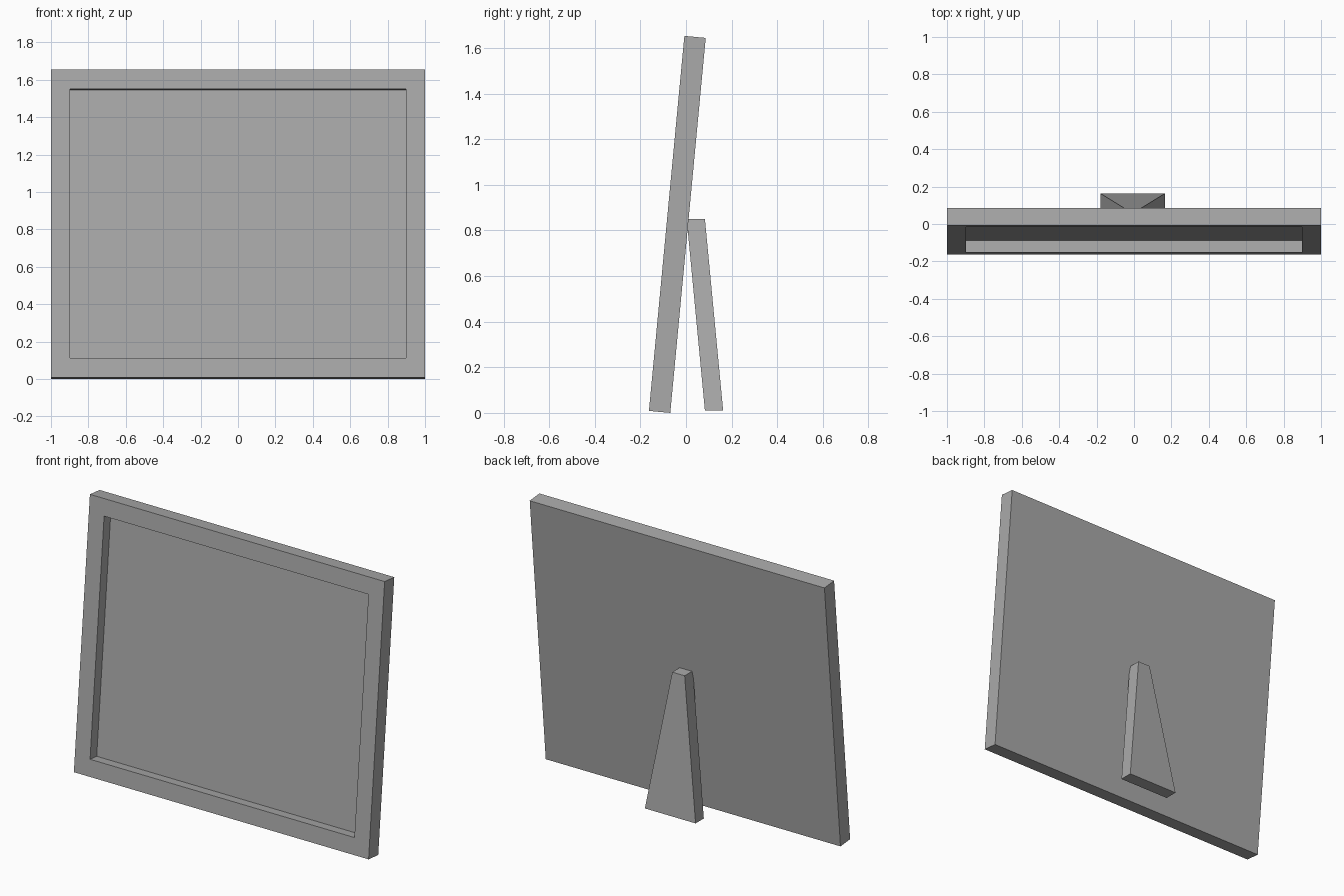
import bpy
import bmesh
from math import radians
from mathutils import Matrix, Vector

cube = bpy.data.objects.get("Cube")
if cube:
    bpy.data.objects.remove(cube, do_unlink=True)

# Single plain grey
grey = bpy.data.materials.new("plain_grey")
grey.use_nodes = True
colour = (0.4, 0.4, 0.4, 1)
grey.diffuse_color = colour
grey.node_tree.nodes["Principled BSDF"].inputs["Base Color"].default_value = colour


def finish(name, bm):
    bmesh.ops.recalc_face_normals(bm, faces=bm.faces)
    mesh = bpy.data.meshes.new(name)
    bm.to_mesh(mesh)
    bm.free()
    mesh.materials.append(grey)
    obj = bpy.data.objects.new(name, mesh)
    bpy.context.collection.objects.link(obj)
    return obj


# Picture frame: upright slab with a recessed panel, leaning back
WIDTH, HEIGHT, DEPTH = 2.0, 1.652, 0.094
BORDER, RECESS = 0.103, 0.065
bm = bmesh.new()
bmesh.ops.create_cube(bm, size=1)
bmesh.ops.scale(bm, vec=(WIDTH, DEPTH, HEIGHT), verts=bm.verts)
bmesh.ops.translate(bm, vec=(0, -DEPTH / 2, HEIGHT / 2), verts=bm.verts)
bm.normal_update()
front = min(bm.faces, key=lambda f: f.normal.y)
bmesh.ops.inset_region(bm, faces=[front], thickness=BORDER, use_even_offset=True)
panel = bmesh.ops.extrude_face_region(bm, geom=[front])["geom"]
if front.is_valid:
    bmesh.ops.delete(bm, geom=[front], context='FACES_ONLY')
bmesh.ops.translate(bm, vec=(0, RECESS, 0),
                    verts=[v for v in panel if isinstance(v, bmesh.types.BMVert)])
lean = Matrix.Translation((0, -0.069, 0)) @ Matrix.Rotation(radians(-5.4), 4, 'X')
bm.transform(lean)
finish("picture_frame", bm)

# Tapered rear leg that leans into the back of the frame
bm = bmesh.new()
CENTRE = -0.007
rings = []
for half, y_front, y_back, z in ((0.172, 0.083, 0.163, 0.01), (0.042, 0.003, 0.083, 0.85)):
    rings.append([bm.verts.new(Vector((CENTRE + sx * half, y, z)))
                  for sx, y in ((-1, y_front), (1, y_front), (1, y_back), (-1, y_back))])
low, high = rings
bm.faces.new(low)
bm.faces.new(high)
for i in range(4):
    j = (i + 1) % 4
    bm.faces.new((low[i], low[j], high[j], high[i]))
finish("rear_leg", bm)
